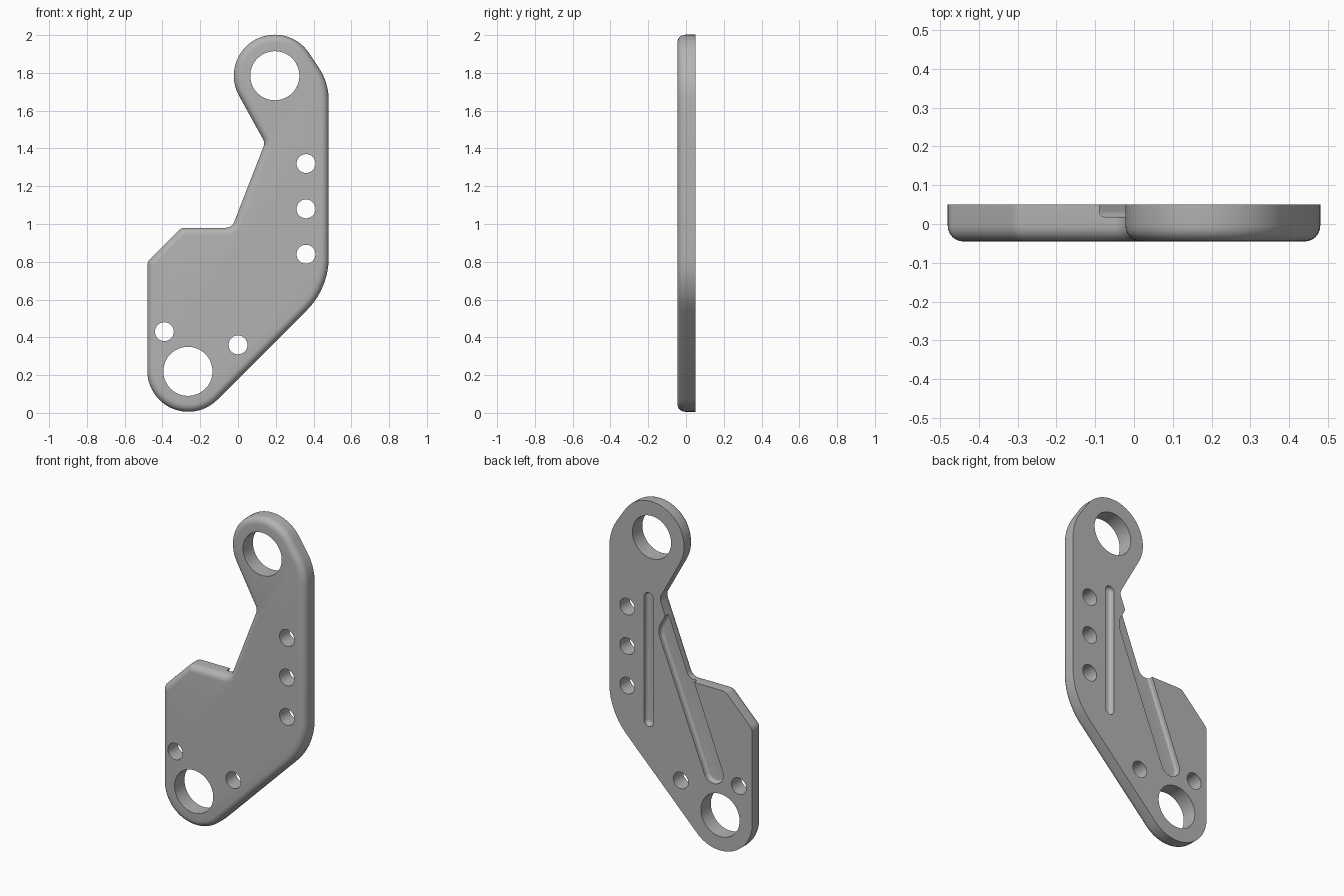
import bpy
import bmesh
from math import cos, sin, tan, radians
from mathutils import Vector

if "Cube" in bpy.data.objects:
    bpy.data.objects.remove(bpy.data.objects["Cube"], do_unlink=True)

FRONT, BACK = -0.045, 0.05

grey = bpy.data.materials.new("satin_grey")
grey.use_nodes = True
colour = (0.45, 0.45, 0.45, 1)
grey.diffuse_color = colour
grey.node_tree.nodes["Principled BSDF"].inputs["Base Color"].default_value = colour


def arc(x, z, r, start, end, steps):
    """Points along an arc, angles in degrees."""
    angles = [radians(start + (end - start) * i / steps) for i in range(steps + 1)]
    return [(x + r * cos(a), z + r * sin(a), 0) for a in angles]


def rounded(corners):
    """Turn (x, z, radius) corners into an outline with filleted corners."""
    points = []
    for i, (x, z, r) in enumerate(corners):
        p = Vector((x, z))
        if r == 0:
            points.append(p)
            continue
        a = (Vector(corners[i - 1][:2]) - p).normalized()
        b = (Vector(corners[(i + 1) % len(corners)][:2]) - p).normalized()
        half = a.angle(b) / 2
        centre = p + (a + b).normalized() * r / sin(half)
        va = p + a * r / tan(half) - centre
        vb = p + b * r / tan(half) - centre
        turn = va.angle(vb)
        steps = max(4, int(turn / radians(6)))
        for s in range(steps + 1):
            t = s / steps
            points.append(centre + (va * sin((1 - t) * turn) + vb * sin(t * turn)) / sin(turn))
    return points


def solid(name, corners, y0, y1, bevel=0):
    """Extrude an outline from y0 to y1, rounding the rim at y0."""
    bm = bmesh.new()
    face = bm.faces.new([bm.verts.new((p.x, y0, p.y)) for p in rounded(corners)])
    made = bmesh.ops.extrude_face_region(bm, geom=[face], use_keep_orig=True)["geom"]
    for v in made:
        if isinstance(v, bmesh.types.BMVert):
            v.co.y = y1
    bmesh.ops.recalc_face_normals(bm, faces=bm.faces[:])
    if bevel:
        rim = [e for e in bm.edges if all(abs(v.co.y - y0) < 1e-5 for v in e.verts)]
        bmesh.ops.bevel(bm, geom=rim, offset=bevel, segments=6, profile=0.5,
                        affect='EDGES', clamp_overlap=False)
    mesh = bpy.data.meshes.new(name)
    bm.to_mesh(mesh)
    bm.free()
    mesh.materials.append(grey)
    obj = bpy.data.objects.new(name, mesh)
    bpy.context.collection.objects.link(obj)
    return obj


# Plate outline, clockwise from the upper lug
plate = solid("bracket_plate", arc(0.195, 1.785, 0.217, 209, 33.7, 40) + [
    (0.48, 1.749, 0.3), (0.48, 0.659, 0.39), (-0.48, -0.301, 0.217),
    (-0.48, 0.80, 0.05), (-0.30, 0.98, 0.05), (-0.032, 0.98, 0.05),
    (0.143, 1.43, 0.05)], FRONT, BACK, 0.04)

# Through holes: two large pivots and five small bolt holes
cutters = []
holes = [(0.195, 1.785, 0.13), (-0.265, 0.22, 0.13)]
holes += [(x, z, 0.05) for x, z in
          [(0.36, 1.32), (0.36, 1.08), (0.36, 0.84), (-0.39, 0.43), (0, 0.36)]]
for x, z, r in holes:
    cutters.append(solid("hole_cutter", arc(x, z, r, 0, 360, 48)[:-1], -0.2, 0.2))

# Vertical slot in the back
slot = arc(0.216, 1.414, 0.03, 0, 180, 14) + arc(0.216, 0.66, 0.03, 180, 360, 14)
cutters.append(solid("slot_cutter", slot, 0.02, 0.1, 0.02))

# Diagonal channel in the back, open at the waist edge
cutters.append(solid("channel_cutter", [
    (-0.184, 0.38, 0.064), (-0.304, 0.429, 0.064), (-0.06, 1.055, 0),
    (0.03, 1.47, 0), (0.158, 1.235, 0.1)], 0.018, 0.1, 0.014))

# Cut everything out of the plate
bpy.ops.object.select_all(action='DESELECT')
plate.select_set(True)
bpy.context.view_layer.objects.active = plate
for cutter in cutters:
    mod = plate.modifiers.new("cut", 'BOOLEAN')
    mod.operation = 'DIFFERENCE'
    mod.solver = 'EXACT'
    mod.object = cutter
    bpy.ops.object.modifier_apply(modifier=mod.name)
    bpy.data.objects.remove(cutter, do_unlink=True)

bpy.ops.object.shade_smooth_by_angle(angle=radians(30))
